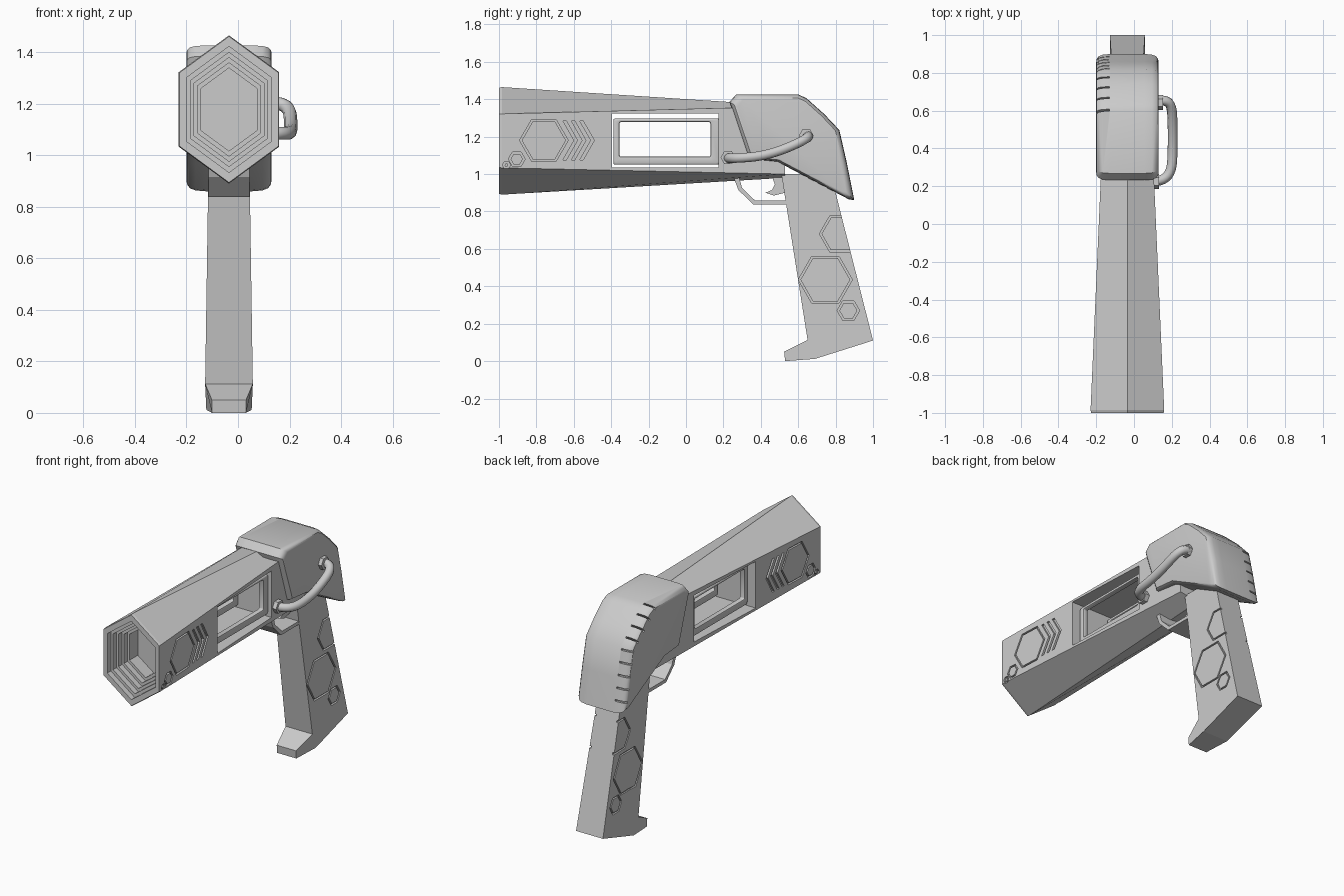
import bpy, bmesh
from math import cos, sin, pi, atan2
from mathutils import Matrix, Vector

if "Cube" in bpy.data.objects:
    bpy.data.objects.remove(bpy.data.objects["Cube"])

C = -0.035   # x of the body's mirror plane
ZC = 1.1775  # height of the barrel axis


def finish(bm, name, smooth=None):
    bmesh.ops.recalc_face_normals(bm, faces=bm.faces)
    me = bpy.data.meshes.new(name)
    bm.to_mesh(me)
    bm.free()
    ob = bpy.data.objects.new(name, me)
    bpy.context.collection.objects.link(ob)
    if smooth:
        shade(ob, smooth)
    return ob


def shade(ob, angle):
    bpy.ops.object.select_all(action='DESELECT')
    ob.select_set(True)
    bpy.context.view_layer.objects.active = ob
    bpy.ops.object.shade_smooth_by_angle(angle=angle)


def add_loft(bm, rings):
    """Bridge equal rings of points and cap both ends."""
    vs = [[bm.verts.new(p) for p in r] for r in rings]
    n = len(vs[0])
    for a, b in zip(vs, vs[1:]):
        for i in range(n):
            j = (i + 1) % n
            bm.faces.new((a[i], a[j], b[j], b[i]))
    bm.faces.new(vs[0][::-1])
    bm.faces.new(vs[-1])


def loft(name, rings, smooth=None):
    bm = bmesh.new()
    add_loft(bm, rings)
    return finish(bm, name, smooth)


def slab(name, profile, widths):
    """Side profile in (y, z), mirrored to both sides by half widths."""
    if not isinstance(widths, list):
        widths = [widths] * len(profile)
    return loft(name, [[(C + s * w, y, z) for (y, z), w in zip(profile, widths)]
                       for s in (-1, 1)])


def add_strip(bm, outer, inner, closed, near, far):
    """Solid band between two outlines; near / far give x at (y, z)."""
    n = len(outer)
    cols = [[bm.verts.new((f(y, z), y, z)) for f, (y, z) in
             ((near, o), (far, o), (far, i), (near, i))] for o, i in zip(outer, inner)]
    for k in range(n if closed else n - 1):
        a, b = cols[k], cols[(k + 1) % n]
        for m in range(4):
            q = (m + 1) % 4
            bm.faces.new((a[m], a[q], b[q], b[m]))
    if not closed:
        bm.faces.new(cols[0])
        bm.faces.new(cols[-1][::-1])


def hexagon(y, z, r):
    return [(y + r * cos(k * pi / 3), z + r * sin(k * pi / 3)) for k in range(6)]


def engraver(name, hexes, half_width, chevrons=()):
    bm = bmesh.new()
    for s in (-1, 1):
        near = lambda y, z: C + s * (half_width(y, z) - 0.012)
        far = lambda y, z: C + s * (half_width(y, z) + 0.05)
        for y, z, r in hexes:
            add_strip(bm, hexagon(y, z, r), hexagon(y, z, r - 0.012), True, near, far)
        for y, z in chevrons:
            line = [(y - 0.06, z + 0.104), (y, z), (y - 0.06, z - 0.104)]
            add_strip(bm, line, [(p - 0.018, q) for p, q in line], False, near, far)
    return finish(bm, name)


def cut(ob, *cutters):
    for c in cutters:
        c.hide_render = True
        m = ob.modifiers.new('cut', 'BOOLEAN')
        m.operation, m.solver, m.object = 'DIFFERENCE', 'EXACT', c
    bpy.context.view_layer.update()
    me = bpy.data.meshes.new_from_object(ob.evaluated_get(bpy.context.evaluated_depsgraph_get()))
    ob.modifiers.clear()
    ob.data = me
    for c in cutters:
        bpy.data.objects.remove(c)


# Barrel: tapered upright hexagon with a stepped muzzle
def section(y, hw, top, st, sb, bot):
    return [(C, y, top), (C + hw, y, st), (C + hw, y, sb),
            (C, y, bot), (C - hw, y, sb), (C - hw, y, st)]


front = section(-0.985, 0.195, 1.465, 1.322, 1.033, 0.89)


def scaled(y, s):
    return [(C + (x - C) * s, y, ZC + (z - ZC) * s) for x, _, z in front]


rings = [section(0.53, 0.128, 1.366, 1.362, 1.0, 0.98), front, scaled(-1, 0.985)]
for k, s in enumerate((0.85, 0.77, 0.70, 0.63, 0.56)):
    rings += [scaled(-1 + 0.035 * k, s), scaled(-1 + 0.035 * (k + 1), s)]
rings[-1] = scaled(-0.78, 0.56)
barrel = loft('barrel', rings)

window = slab('window_cutter', [(-0.395, 1.035), (0.175, 1.035), (0.175, 1.325), (-0.395, 1.325)], 0.4)
marks = engraver('barrel_marks_cutter',
                 [(-0.76, 1.18, 0.13), (-0.905, 1.08, 0.045), (-0.96, 1.048, 0.022)],
                 lambda y, z: 0.195 - 0.0444 * (y + 0.985),
                 [(-0.58 + 0.045 * k, 1.18) for k in range(3)])
cut(barrel, window, marks)

# Rounded frame inside each side window
outer = [(-0.388, 1.05), (0.178, 1.05), (0.178, 1.297), (-0.388, 1.297)]
inner = [(-0.355, 1.093), (0.13, 1.093), (0.13, 1.278), (-0.355, 1.278)]
for side, s in (('right', 1), ('left', -1)):
    bm = bmesh.new()
    add_strip(bm, outer, inner, True, lambda y, z: C + s * 0.085, lambda y, z: C + s * 0.12)
    bmesh.ops.bevel(bm, geom=bm.edges[:], offset=0.008, segments=2, affect='EDGES', profile=0.5)
    finish(bm, 'window_frame_' + side, 0.7)

# Rear cover: rounded shell over the back of the barrel
cover_profile = [(0.232, 1.385), (0.268, 1.426), (0.60, 1.426), (0.645, 1.405), (0.74, 1.32),
                 (0.82, 1.235), (0.86, 1.06), (0.90, 0.86), (0.87, 0.865), (0.68, 0.965),
                 (0.49, 1.065), (0.335, 1.08)]
cover = loft('rear_cover', [[(C + x, 0.56 + (y - 0.56) * s, 1.2 + (z - 1.2) * s) for y, z in cover_profile]
             for x, s in ((-0.165, 0.87), (-0.163, 0.92), (-0.152, 0.965), (-0.13, 0.99), (-0.09, 1),
                          (0.09, 1), (0.13, 0.99), (0.152, 0.965), (0.163, 0.92), (0.165, 0.87))])

# Row of slits down the left rear edge of the cover
bm = bmesh.new()
path = [Vector((0.60, 1.42)), Vector((0.82, 1.235)), Vector((0.885, 0.93))]
lengths = [(path[1] - path[0]).length, (path[2] - path[1]).length]
for k in range(9):
    d = k / 8 * sum(lengths)
    i = 0 if d < lengths[0] else 1
    t = (path[i + 1] - path[i]).normalized()
    p = path[i] + t * (d - i * lengths[0])
    mat = (Matrix.Translation((C - 0.135, p.x, p.y)) @ Matrix.Rotation(atan2(t.y, t.x), 4, 'X')
           @ Matrix.Diagonal((0.08, 0.01, 0.05, 1)))
    bmesh.ops.create_cube(bm, size=1, matrix=mat)
cut(cover, finish(bm, 'slit_cutter'))
shade(cover, 0.6)

# Grip with engraved hexagons
grip = slab('grip', [(0.51, 1.0), (0.65, 0.113), (0.525, 0.05), (0.53, 0.0), (0.69, 0.012),
                     (1.0, 0.11), (0.80, 0.90), (0.76, 1.0)],
            [0.079, 0.0925, 0.066, 0.066, 0.088, 0.0925, 0.08, 0.079])
cut(grip, engraver('grip_marks_cutter', [(0.745, 0.435, 0.145), (0.868, 0.27, 0.06), (0.825, 0.68, 0.112)],
                   lambda y, z: 0.0925 - 0.0152 * (z - 0.11)))

# Trigger guard and trigger
slab('trigger_guard', [(0.255, 0.98), (0.28, 0.915), (0.36, 0.837), (0.54, 0.837), (0.54, 0.858),
                       (0.37, 0.858), (0.30, 0.925), (0.285, 0.98)], 0.08)
slab('trigger', [(0.455, 1.0), (0.475, 0.945), (0.46, 0.915), (0.425, 0.9), (0.47, 0.885),
                 (0.53, 0.9), (0.53, 1.0)], 0.025)

# Side cable with hexagonal sockets
curve = bpy.data.curves.new('cable', 'CURVE')
curve.dimensions = '3D'
curve.bevel_depth, curve.bevel_resolution = 0.026, 3
sp = curve.splines.new('NURBS')
pts = [(0.09, 0.225, 1.085), (0.15, 0.225, 1.085), (0.20, 0.28, 1.085), (0.205, 0.40, 1.095),
       (0.205, 0.52, 1.13), (0.20, 0.63, 1.18), (0.16, 0.66, 1.205), (0.10, 0.65, 1.205)]
sp.points.add(len(pts) - 1)
for p, co in zip(sp.points, pts):
    p.co = (*co, 1)
sp.order_u, sp.use_endpoint_u, sp.resolution_u = 3, True, 4
curve.use_fill_caps = True
bpy.context.collection.objects.link(bpy.data.objects.new('cable', curve))
for name, x, y, z in (('front_socket', 0.115, 0.225, 1.088), ('rear_socket', 0.135, 0.643, 1.205)):
    loft(name, [[(x + dx, p, q) for p, q in hexagon(y, z, 0.04)] for dx in (-0.03, 0.018)])
